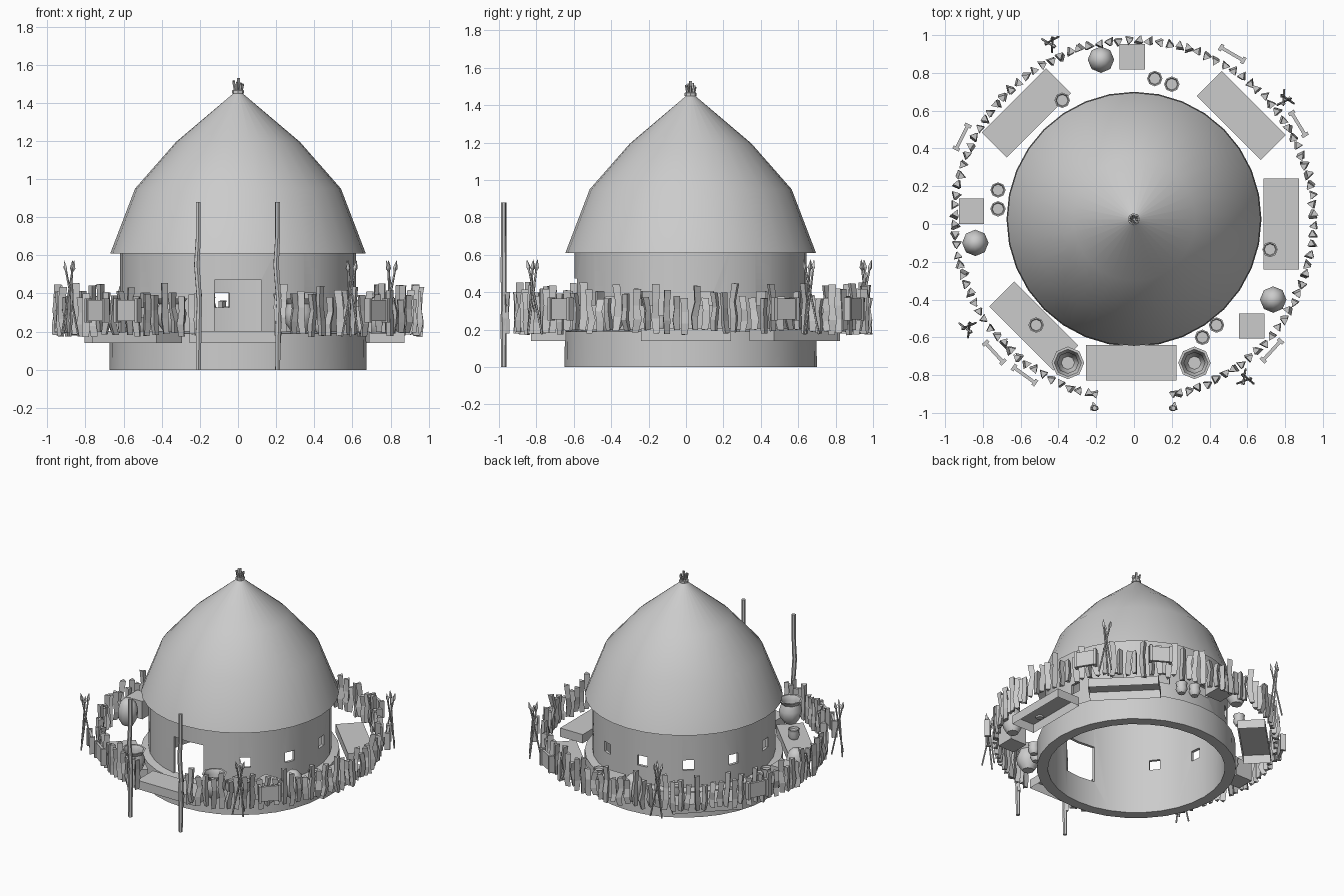
import bpy, bmesh, math, random
from mathutils import Vector, Matrix

if "Cube" in bpy.data.objects:
    bpy.data.objects.remove(bpy.data.objects["Cube"])

random.seed(4)
CY = 0.025  # hut centre in y


def finish(bm, name, smooth=None):
    bmesh.ops.recalc_face_normals(bm, faces=bm.faces)
    me = bpy.data.meshes.new(name)
    bm.to_mesh(me)
    bm.free()
    ob = bpy.data.objects.new(name, me)
    bpy.context.collection.objects.link(ob)
    if smooth:
        bpy.context.view_layer.objects.active = ob
        bpy.ops.object.select_all(action='DESELECT')
        ob.select_set(True)
        bpy.ops.object.shade_smooth_by_angle(angle=math.radians(smooth))
    return ob


def lathe(bm, profile, n, x=0, y=0, closed=False):
    rings = [[bm.verts.new((x + r * math.cos(2 * math.pi * i / n),
                            y + r * math.sin(2 * math.pi * i / n), z)) for i in range(n)]
             for r, z in profile]
    pairs = list(zip(rings, rings[1:]))
    if closed:
        pairs.append((rings[-1], rings[0]))
    for a, b in pairs:
        for i in range(n):
            j = (i + 1) % n
            bm.faces.new((a[i], a[j], b[j], b[i]))
    return rings


def box(bm, centre, size, angle=0):
    m = Matrix.Translation(centre) @ Matrix.Rotation(angle, 4, 'Z') @ Matrix.Diagonal((*size, 1))
    return bmesh.ops.create_cube(bm, size=1, matrix=m)['verts']


def stick(bm, points, radii, n):
    # tube through the points, capped at both ends
    d = (points[-1] - points[0]).normalized()
    u = d.orthogonal().normalized()
    v = d.cross(u)
    s = random.uniform(0, 6.28)
    rings = [[bm.verts.new(p + r * (math.cos(s + 2 * math.pi * i / n) * u + math.sin(s + 2 * math.pi * i / n) * v))
              for i in range(n)] for p, r in zip(points, radii)]
    for a, b in zip(rings, rings[1:]):
        for i in range(n):
            j = (i + 1) % n
            bm.faces.new((a[i], a[j], b[j], b[i]))
    bm.faces.new(rings[0])
    bm.faces.new(rings[-1])


def wobble(a):
    return random.uniform(-a, a)


# round wall with its wider plinth, hollow inside
bm = bmesh.new()
lathe(bm, [(0.675, 0), (0.672, 0.19), (0.62, 0.2), (0.62, 0.7), (0.6, 0.7), (0.6, 0)], 32, 0, CY, True)
wall = finish(bm, "hut_wall")

# doorway and window openings
bm = bmesh.new()
box(bm, (0, -0.6, 0.336), (0.246, 0.5, 0.272))
for k in range(10):
    a = math.radians(-52 + 30 * k)
    box(bm, (0.62 * math.cos(a), CY + 0.62 * math.sin(a), 0.365), (0.2, 0.075, 0.075), a)
cutter = finish(bm, "opening_cutter")
cutter.hide_render = True
mod = wall.modifiers.new("openings", 'BOOLEAN')
mod.operation = 'DIFFERENCE'
mod.solver = 'EXACT'
mod.object = cutter
bpy.ops.object.select_all(action='DESELECT')
wall.select_set(True)
bpy.context.view_layer.objects.active = wall
bpy.ops.object.modifier_apply(modifier=mod.name)
bpy.data.objects.remove(cutter)
bpy.ops.object.shade_smooth_by_angle(angle=math.radians(35))

# thatched roof shell
bm = bmesh.new()
lathe(bm, [(0.67, 0.61), (0.54, 0.95), (0.325, 1.195), (0.012, 1.46)], 32, 0, CY)
finish(bm, "roof", 40)

# tied bundle at the roof tip
bm = bmesh.new()
lathe(bm, [(0.02, 1.445), (0.032, 1.45), (0.032, 1.465), (0.02, 1.47)], 8, 0, CY, True)
for k in range(7):
    a = k * 2 * math.pi / 7
    d = Vector((math.cos(a), math.sin(a), 0))
    c = Vector((0, CY, 0))
    stick(bm, [c + d * 0.012 + Vector((0, 0, 1.44)),
               c + d * 0.026 + Vector((0, 0, random.uniform(1.495, 1.52)))], [0.008, 0.007], 5)
stick(bm, [Vector((0, CY, 1.44)), Vector((0.002, CY, 1.53))], [0.01, 0.008], 5)
finish(bm, "roof_finial")

# platforms around the hut, open underneath
for k, (x, y, a) in enumerate([(-0.015, -0.735, 0), (0.78, 0, 90), (0.568, 0.575, -45),
                               (-0.57, 0.588, 45), (-0.53, -0.54, -45)]):
    bm = bmesh.new()
    box(bm, (x, y, 0.172), (0.48, 0.187, 0.065), math.radians(a))
    bm.normal_update()
    bmesh.ops.delete(bm, geom=[f for f in bm.faces if f.normal.z < -0.5], context='FACES')
    finish(bm, f"platform_{k}")

# palisade of crooked three-sided stakes, open at the front
bm = bmesh.new()
N = 112
for k in range(N):
    a = -math.pi / 2 + 2 * math.pi * (k + 0.5) / N
    if abs(math.cos(a)) < 0.22 and math.sin(a) < 0:
        continue
    c = Vector((0.95 * math.cos(a), 0.022 + 0.95 * math.sin(a), 0))
    z0 = random.uniform(0.17, 0.2)
    z1 = random.uniform(0.43, 0.455) if k % 4 == 0 else random.uniform(0.36, 0.42)
    pts = [c + Vector((wobble(0.009), wobble(0.009), z0 + (z1 - z0) * t)) for t in (0, 0.3, 0.62, 1)]
    stick(bm, pts, [0.02, 0.025, 0.021, 0.024], 3)
for s in (-1, 1):
    for y in (-0.9, -0.965):
        pts = [Vector((s * 0.21 + wobble(0.006), y + wobble(0.006), z)) for z in (0.18, 0.26, 0.33, 0.4)]
        stick(bm, pts, [0.02, 0.024, 0.02, 0.022], 3)
finish(bm, "palisade")

# tall gate posts
for s, side in ((-1, "left"), (1, "right")):
    bm = bmesh.new()
    pts = [Vector((s * 0.208 + dx, -0.975, z)) for dx, z in
           ((0, 0), (0.002, 0.2), (0.006, 0.36), (-0.008, 0.55), (0, 0.7), (0, 0.88))]
    stick(bm, pts, [0.014, 0.016, 0.015, 0.016, 0.014, 0.014], 6)
    finish(bm, f"gate_post_{side}", 50)

# crossed spear stands
for k, (x, y) in enumerate([(-0.44, 0.96), (0.8, 0.66), (-0.88, -0.55), (0.59, -0.82)]):
    bm = bmesh.new()
    for j in range(3):
        a = 0.5 + k + j * 2 * math.pi / 3
        out = Vector((math.cos(a), math.sin(a), 0))
        side = Vector((-out.y, out.x, 0)) * 0.008
        c = Vector((x, y, 0)) + side
        foot = c + out * 0.05 + Vector((0, 0, 0.175))
        neck = c - out * 0.02 + Vector((0, 0, 0.515))
        d = (neck - foot).normalized()
        stick(bm, [foot, neck], [0.006, 0.006], 5)
        stick(bm, [neck, neck + d * 0.018, neck + d * 0.06], [0.005, 0.013, 0.001], 4)
    finish(bm, f"spear_stand_{k}")

# framed shields hung outside the palisade
for k, (x, y) in enumerate([(0.52, 0.9), (0.87, 0.53), (-0.91, 0.46), (-0.74, -0.68),
                            (-0.58, -0.8), (0.73, -0.67)]):
    bm = bmesh.new()
    a = math.atan2(y, x)
    t = Vector((-math.sin(a), math.cos(a), 0))
    c = Vector((x, y, 0.31))
    box(bm, c, (0.018, 0.13, 0.11), a)
    for s in (-1, 1):
        box(bm, c + t * s * 0.068, (0.038, 0.018, 0.125), a)
    finish(bm, f"shield_{k}")

# storage crates
for k, (x, y) in enumerate([(-0.01, 0.885), (-0.86, 0.068), (0.623, -0.54)]):
    bm = bmesh.new()
    box(bm, (x, y, 0.265), (0.134, 0.134, 0.134))
    finish(bm, f"crate_{k}")

# closed round jars
for k, (x, y) in enumerate([(-0.175, 0.87), (-0.84, -0.1), (0.737, -0.4)]):
    bm = bmesh.new()
    r = lathe(bm, [(0.04, 0.19), (0.066, 0.235), (0.07, 0.295), (0.055, 0.35), (0.025, 0.38)], 8, x, y)
    bm.faces.new(r[0])
    bm.faces.new(r[-1])
    finish(bm, f"jar_{k}", 50)

# open bowls by the entrance
for s, side in ((-1, "left"), (1, "right")):
    bm = bmesh.new()
    r = lathe(bm, [(0.04, 0.2), (0.075, 0.25), (0.08, 0.3), (0.064, 0.345), (0.086, 0.375),
                   (0.072, 0.375), (0.055, 0.34), (0.065, 0.29), (0.035, 0.22)], 8, s * 0.335 - 0.015, -0.735)
    bm.faces.new(r[0])
    bm.faces.new(r[-1])
    finish(bm, f"bowl_{side}", 50)

# small cups
for k, (x, y) in enumerate([(0.11, 0.77), (0.2, 0.74), (-0.38, 0.655), (-0.72, 0.18), (-0.72, 0.08),
                            (0.72, -0.135), (0.362, -0.6), (0.437, -0.535), (-0.518, -0.535)]):
    bm = bmesh.new()
    r = lathe(bm, [(0.025, 0.195), (0.041, 0.225), (0.036, 0.255), (0.041, 0.275),
                   (0.034, 0.275), (0.03, 0.262)], 8, x, y)
    bm.faces.new(r[0])
    bm.faces.new(r[-1])
    finish(bm, f"cup_{k}", 50)
